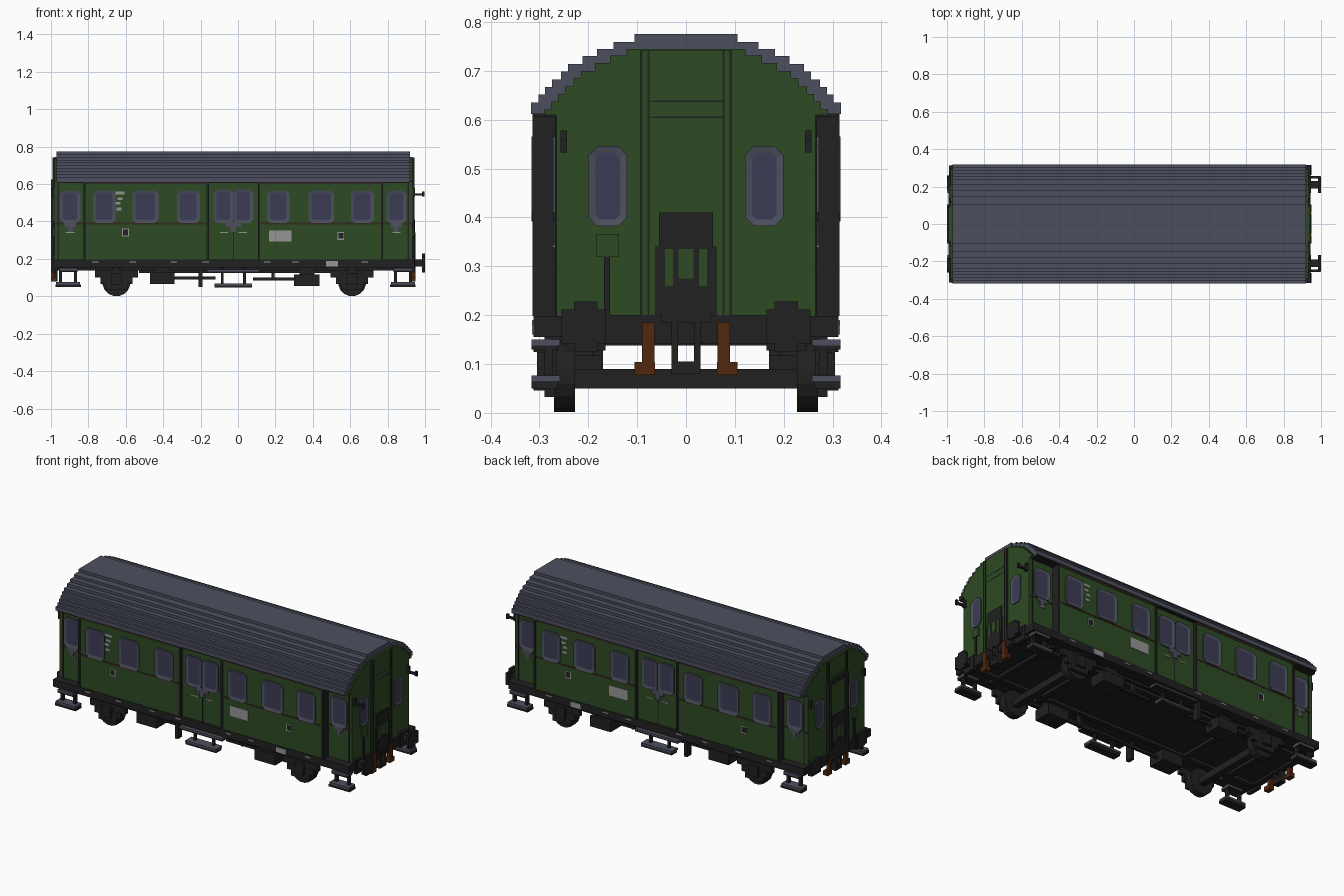
import bpy, bmesh, math
from mathutils import Vector

if "Cube" in bpy.data.objects:
    bpy.data.objects.remove(bpy.data.objects["Cube"])


def material(name, r, g, b):
    m = bpy.data.materials.new(name)
    m.use_nodes = True
    m.diffuse_color = (r, g, b, 1)
    m.node_tree.nodes["Principled BSDF"].inputs["Base Color"].default_value = (r, g, b, 1)
    return m


GREEN = material("body green", .027, .070, .017)
GREY = material("roof grey", .073, .078, .112)
GLASS = material("window blue", .045, .045, .092)
BLACK = material("underframe black", .015, .015, .015)
RUST = material("hose brown", .085, .020, .004)
BELT = material("belt dark brown", .034, .021, .012)
LIGHT = material("marking light grey", .30, .30, .30)


def finish(name, bm, *mats):
    bmesh.ops.recalc_face_normals(bm, faces=bm.faces)
    me = bpy.data.meshes.new(name)
    bm.to_mesh(me)
    bm.free()
    for m in mats:
        me.materials.append(m)
    ob = bpy.data.objects.new(name, me)
    bpy.context.collection.objects.link(ob)
    return ob


def boxes(name, mat, *specs):
    """Each spec is x0, x1, y0, y1, z0, z1."""
    bm = bmesh.new()
    for x0, x1, y0, y1, z0, z1 in specs:
        vs = bmesh.ops.create_cube(bm, size=1)["verts"]
        for v in vs:
            v.co = ((x0 + x1) / 2 + v.co.x * (x1 - x0),
                    (y0 + y1) / 2 + v.co.y * (y1 - y0),
                    (z0 + z1) / 2 + v.co.z * (z1 - z0))
    return finish(name, bm, mat)


def prism(bm, pts, axis, a, b):
    """Extrude a 2D outline (across, z) along x or y; returns the far cap."""
    place = (lambda p: (a, p[0], p[1])) if axis == "x" else (lambda p: (p[0], a, p[1]))
    f = bm.faces.new([bm.verts.new(place(p)) for p in pts])
    ext = bmesh.ops.extrude_face_region(bm, geom=[f])["geom"]
    move = Vector((b - a, 0, 0)) if axis == "x" else Vector((0, b - a, 0))
    bmesh.ops.translate(bm, verts=[e for e in ext if isinstance(e, bmesh.types.BMVert)], vec=move)
    return [e for e in ext if isinstance(e, bmesh.types.BMFace)][0]


def window(name, axis, c, w, z0, z1, surf, s, rim=.018):
    """Chamfered frame with a sunken pane on a wall at surf facing s."""
    bm = bmesh.new()
    h, k = w / 2, .018
    pts = [(c - h + k, z0), (c + h - k, z0), (c + h, z0 + k), (c + h, z1 - k),
           (c + h - k, z1), (c - h + k, z1), (c - h, z1 - k), (c - h, z0 + k)]
    cap = prism(bm, pts, axis, surf - s * .005, surf + s * .007)
    bmesh.ops.recalc_face_normals(bm, faces=bm.faces)
    bmesh.ops.inset_individual(bm, faces=[cap], thickness=rim, depth=-.004)
    cap.material_index = 1
    finish(name, bm, GREY, GLASS)


C = -.025          # lengthwise centre of the body
W = .309           # half width of the side wall

# Stepped roof
steps = [(.317, .635), (.302, .651), (.288, .667), (.274, .682), (.256, .699),
         (.241, .714), (.212, .73), (.182, .745), (.148, .759), (.105, .775)]


def stepped(profile, base):
    right = [(profile[0][0], base)]
    for i, (y, z) in enumerate(profile):
        right.append((y, z))
        if i + 1 < len(profile):
            right.append((profile[i + 1][0], z))
    return right + [(-y, z) for y, z in reversed(right)]


bm = bmesh.new()
prism(bm, stepped(steps, .612), "x", C - .945, C + .945)
finish("roof", bm, GREY)

# End walls with stepped gables
gable = [(y - .026, z - .014) for y, z in steps[:-1]] + [(.088, .745)]
for s, side in ((1, "buffer_end"), (-1, "gangway_end")):
    bm = bmesh.new()
    prism(bm, stepped(gable, .61), "x", C + s * .90, C + s * .957)
    finish(side + "_gable", bm, GREEN)

# Body blocks: two saloons, the recessed doorway and the narrow vestibules
boxes("saloon_walls", GREEN, (C - .795, C - .137, -W, W, .197, .613),
      (C + .137, C + .795, -W, W, .197, .613))
boxes("centre_doorway", GREEN, (C - .14, C + .14, -.296, .296, .197, .613))
boxes("vestibules", GREEN, (C - .957, C - .79, -.265, .265, .197, .613),
      (C + .79, C + .957, -.265, .265, .197, .613))
boxes("underframe", BLACK, (C - .965, C + .968, -.312, .312, .155, .198))
boxes("roof_soffit", BLACK, (C - .94, C + .94, -.311, .311, .606, .614))

for s, side in ((-1, "front"), (1, "back")):
    def slab(x0, x1, y0, y1, z0, z1):
        a, b = sorted((s * y0, s * y1))
        return (x0, x1, a, b, z0, z1)

    # Side windows
    for i, (d, w) in enumerate(((.69, .122), (.47, .138), (.24, .122))):
        for e in (-1, 1):
            window(f"{side}_window_{i}_{e}", "y", C + e * d, w, .392, .566, s * W, s)
    # Door leaves with low grey points under the panes
    for e in (-1, 1):
        window(f"{side}_centre_door_window_{e}", "y", C + e * .054, .106, .392, .572, s * .296, s)
        window(f"{side}_end_door_window_{e}", "y", C + e * .872, .108, .392, .566, s * .265, s)
        boxes(f"{side}_end_door_point", GREY,
              slab(C + e * .872 - .03, C + e * .872 + .03, .26, .27, .37, .395),
              slab(C + e * .872 - .012, C + e * .872 + .012, .26, .27, .345, .37))
    boxes(f"{side}_centre_door_point", GREY, slab(C - .04, C + .04, .29, .302, .37, .40),
          slab(C - .015, C + .015, .29, .302, .345, .37))
    # Door posts and seams
    boxes(f"{side}_posts", BLACK, *[slab(C + e * d - .006, C + e * d + .006, .26, W + .005, .198, .612)
                                    for e in (-1, 1) for d in (.137, .795)],
          *[slab(C + e * .935 - .004, C + e * .935 + .004, .26, .268, .198, .61) for e in (-1, 1)],
          slab(C - .003, C + .003, .29, .298, .198, .39))
    # Belt and gutter lines
    boxes(f"{side}_belt", BELT,
          *[slab(*sorted((C + e * .14, C + e * .79)), .30, W + .002, z, z + .010)
            for e in (-1, 1) for z in (.384, .600)],
          *[slab(*sorted((C + e * .80, C + e * .95)), .26, .268, .384, .394) for e in (-1, 1)])
    # Markings: plate, numbers and handles
    boxes(f"{side}_plate", LIGHT, slab(.165, .285, .30, W + .003, .292, .352))
    boxes(f"{side}_sill_plate", LIGHT, slab(.47, .535, .30, .315, .16, .19))
    n = s * .607 + C * 1.0
    boxes(f"{side}_number_marks", LIGHT,
          *[slab(n - .022 + o, n + .005 + o, .30, W + .002, z, z + .014)
            for o, z in ((0, .545), (.02, .545), (.01, .515), (0, .49), (.004, .46))])
    boxes(f"{side}_handles", LIGHT,
          *[slab(C + d - .022, C + d + .022, .26, y, .338, .344)
            for d, y in ((-.872, .272), (.872, .272), (-.05, .3), (.05, .3))])
    boxes(f"{side}_sill_marks", LIGHT,
          *[slab(x, x + .035, .30, .314, .18, .187) for x in (-.78, -.58, -.36, -.19, .14, .29, .66)])
    for x, z in ((s * .577 + C, .32), (-s * .575 + C, .302)):
        boxes(f"{side}_sign", LIGHT, slab(x - .018, x + .018, .30, W + .002, z, z + .042))
        boxes(f"{side}_sign_face", BLACK, slab(x - .012, x + .014, .30, W + .004, z + .006, z + .036))

    # Running gear: wheels, axle boxes and springs
    for e in (-1, 1):
        x = -.02 + e * .63
        bm = bmesh.new()
        prism(bm, [(x + .075 * math.cos(a), .075 + .075 * math.sin(a))
                   for a in [math.pi * (i + .5) / 8 for i in range(16)]], "y", s * .227, s * .27)
        finish(f"{side}_wheel_{e}", bm, BLACK)
        boxes(f"{side}_axle_box_{e}", BLACK, slab(x - .115, x + .115, .265, .288, .10, .138),
              slab(x - .085, x + .085, .265, .29, .066, .10), slab(x - .06, x + .06, .265, .29, .033, .066),
              slab(x - .03, x + .03, .265, .305, .06, .125), slab(x - .02, x + .02, .25, .28, .125, .16))
        # Hanging end steps
        x = C + e * .895 + .012
        boxes(f"{side}_end_step_frame_{e}", BLACK, *[slab(x + o - .008, x + o + .008, .272, .29, .06, .16)
                                                    for o in (-.04, .04)],
              slab(x - .068, x + .068, .262, .316, .05, .064), slab(x - .05, x + .05, .262, .316, .13, .138))
        boxes(f"{side}_end_step_treads_{e}", GREY, slab(x - .064, x + .064, .258, .316, .064, .076),
              slab(x - .05, x + .05, .258, .316, .138, .15))
    # Centre steps
    boxes(f"{side}_centre_step_frame", BLACK, *[slab(C + o - .007, C + o + .007, .27, .285, .055, .16)
                                               for o in (-.06, .06)],
          slab(C - .10, C + .10, .262, .312, .046, .058), slab(C - .14, C + .14, .262, .312, .125, .133),
          slab(-.21, -.19, .25, .29, .05, .16))
    boxes(f"{side}_centre_step_treads", GREY, slab(C - .10, C + .10, .255, .314, .058, .069),
          slab(C - .14, C + .14, .255, .314, .133, .143))
    # Equipment boxes and rods
    boxes(f"{side}_equipment", BLACK, slab(-.47, -.34, .17, .275, .066, .13), slab(.30, .435, .17, .275, .055, .117),
          slab(-.44, -.37, .19, .26, .13, .16), slab(.33, .41, .19, .26, .117, .16),
          slab(-.34, -.12, .21, .225, .09, .105), slab(.08, .30, .21, .225, .085, .10),
          slab(-.53, .50, .25, .265, .125, .14), slab(.18, .195, .2, .23, .085, .16))

# Axles, brake beams and long sole bars below the floor
boxes("axles", BLACK, *[(x - .02, x + .02, -.25, .25, .05, .09) for x in (-.65, .61)])
boxes("sole_bars", BLACK, *[(C - .95, C + .95, y - .015, y + .015, .138, .158) for y in (-.19, .19)],
      *[(x - .015, x + .015, -.25, .25, .138, .158) for x in (-.80, -.50, .46, .76)])

# Both ends
for s, side in ((1, "buffer_end"), (-1, "gangway_end")):
    def end(o0, o1, y0, y1, z0, z1):
        a, b = sorted((C + s * o0, C + s * o1))
        return (a, b, y0, y1, z0, z1)

    for e in (-1, 1):
        window(f"{side}_window_{e}", "x", e * .16, .078, .382, .546, C + s * .957, s, .015)
    boxes(side + "_door", GREEN, end(.95, .966, -.09, .09, .198, .742))
    boxes(side + "_door_seams", BLACK, *[end(.95, .968, y - .002, y + .002, .198, .742)
                                         for y in (-.091, -.077, .077, .091)],
          *[end(.95, .967, -.077, .077, z, z + .003) for z in (.603, .636)])
    boxes(side + "_gangway_plate", BLACK, end(.95, .972, -.055, .055, .198, .41),
          *[end(.95, .973, y - .004, y + .004, .198, .34) for y in (-.058, .058)])
    boxes(side + "_gangway_openings", GREEN, end(.96, .974, -.015, .015, .275, .335),
          *[end(.96, .974, e * .035 - .008, e * .035 + .008, .26, .335) for e in (-1, 1)])
    boxes(side + "_beam", BLACK, end(.93, .967, -.24, .24, .142, .20),
          *[end(.95, .972, e * .205 - .04, e * .205 + .04, .128, .212) for e in (-1, 1)])
    boxes(side + "_lamps", BLACK, *[end(.94, .972, e * .25 - .007, e * .25 + .007, .533, .578) for e in (-1, 1)])
    # Coupler and brake hoses
    boxes(side + "_coupler", BLACK, end(.94, .975, -.03, -.016, .09, .2), end(.94, .975, .016, .03, .09, .2),
          end(.94, .975, -.03, .03, .08, .105), end(.94, .975, -.05, .05, .185, .26))
    boxes(side + "_hoses", RUST, *[end(.955, .975, e * .077 - .013, e * .077 + .013, .08, .185) for e in (-1, 1)],
          *[end(.945, .975, e * .084 - .021, e * .084 + .021, .078, .104) for e in (-1, 1)])
    # Pipe and cabinet
    boxes(side + "_pipe", BLACK, end(.95, .964, -.168, -.155, .2, .32))
    boxes(side + "_cabinet", GREEN, end(.95, .966, -.184, -.137, .32, .366))

# Buffers and lamp brackets on the buffer end
for e in (-1, 1):
    boxes(f"buffer_{e}", BLACK, (.94, .988, e * .21 - .02, e * .21 + .02, .158, .198),
          (.985, 1.0, e * .21 - .045, e * .21 + .045, .142, .212),
          (.985, 1.0, e * .205 - .024, e * .205 + .024, .126, .228))
    boxes(f"lamp_bracket_{e}", BLACK, (.94, .996, e * .25 - .006, e * .25 + .006, .538, .55),
          (.984, .998, e * .25 - .007, e * .25 + .007, .533, .56))

# Gangway frame and buffer stubs on the other end
boxes("gangway_frame", BLACK, (-1.0, -.98, -.092, -.07, .155, .62), (-1.0, -.98, .07, .092, .155, .62),
      (-1.0, -.98, -.092, .092, .60, .625), (-1.0, -.98, -.07, .07, .155, .23))
boxes("buffer_stubs", BLACK, *[(-1.0, -.98, e * .22 - .04, e * .22 + .04, .135, .22) for e in (-1, 1)])
